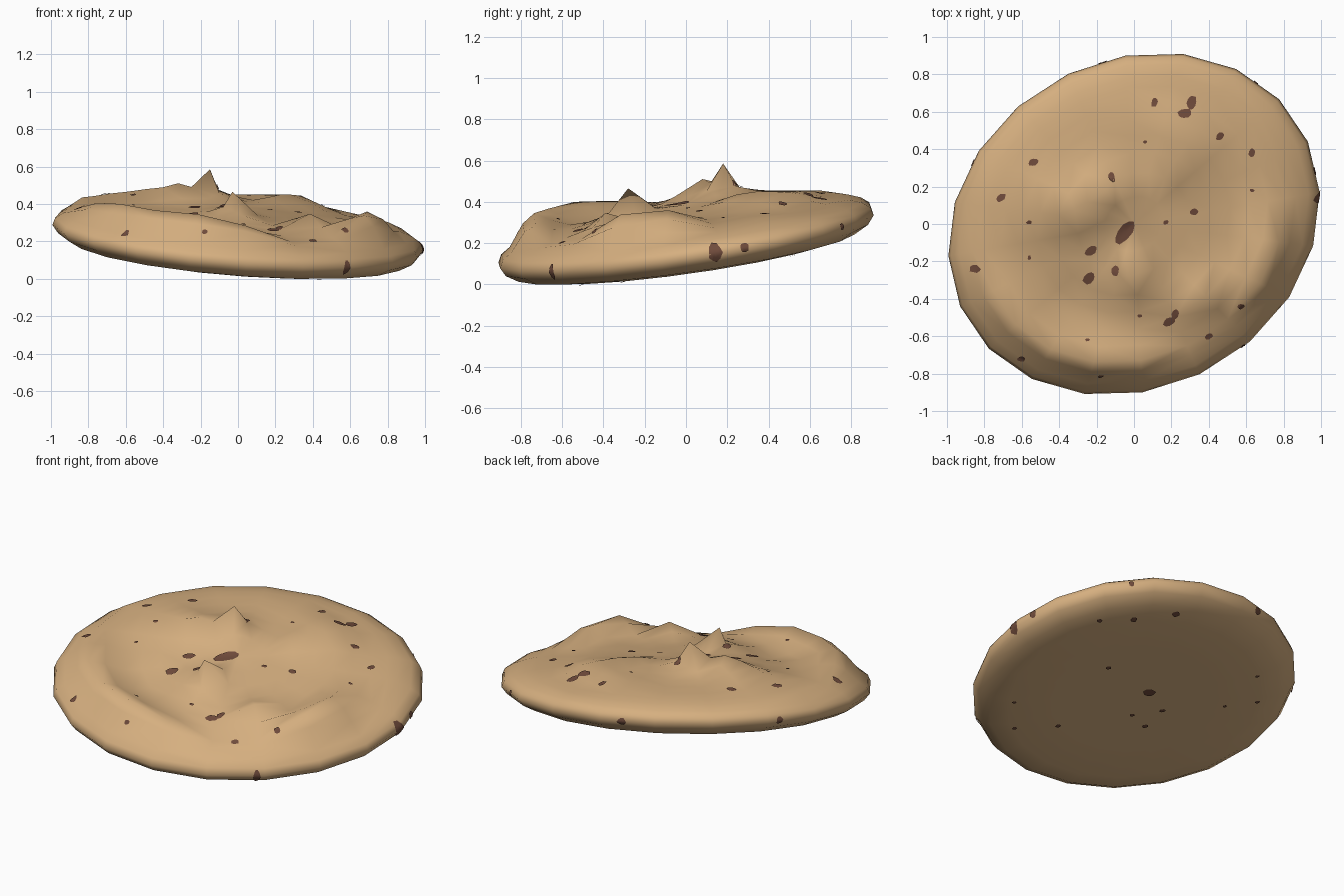
import bpy, bmesh, random
from math import sin, cos, pi, radians, exp, hypot
from mathutils import Vector
from mathutils.bvhtree import BVHTree

random.seed(4)
old = bpy.data.objects.get("Cube")
if old:
    bpy.data.objects.remove(old, do_unlink=True)


def material(name, rgb):
    m = bpy.data.materials.new(name)
    m.use_nodes = True
    m.diffuse_color = (*rgb, 1)
    bsdf = m.node_tree.nodes["Principled BSDF"]
    bsdf.inputs["Base Color"].default_value = (*rgb, 1)
    bsdf.inputs["Roughness"].default_value = 0.9
    return m


def add_object(name, bm, mat):
    mesh = bpy.data.meshes.new(name)
    bm.to_mesh(mesh)
    mesh.materials.append(mat)
    obj = bpy.data.objects.new(name, mesh)
    bpy.context.collection.objects.link(obj)
    for p in mesh.polygons:
        p.use_smooth = True
    return obj


dough = material("baked dough", (0.67, 0.43, 0.215))
chocolate = material("dark chocolate", (0.16, 0.07, 0.044))

# Cookie: a tilted oval disc with a rounded edge and a low domed top
SIDES, LONG, SHORT, TURN = 20, 1.03, 0.875, radians(30)
PROFILE = [(0.5, -0.1), (0.78, -0.098), (0.9, -0.08), (0.97, -0.042), (1, 0),
           (0.985, 0.038), (0.94, 0.068), (0.87, 0.092), (0.81, 0.108), (0.72, 0.123),
           (0.62, 0.135), (0.52, 0.143), (0.42, 0.148), (0.3, 0.152), (0.16, 0.16)]
TOP_START = 7


def tilt(x, y):
    return 0.225 - 0.095 * x + 0.153 * y


def oval(s, h, k):
    t = 2 * pi * k / SIDES - radians(5.5)
    u, v = s * LONG * cos(t), s * SHORT * sin(t)
    x, y = u * cos(TURN) - v * sin(TURN), u * sin(TURN) + v * cos(TURN)
    return Vector((x, y, tilt(x, y) + h))


bm = bmesh.new()
rings = [[bm.verts.new(oval(s, h, k)) for k in range(SIDES)] for s, h in PROFILE]
for a, b in zip(rings, rings[1:]):
    for k in range(SIDES):
        n = (k + 1) % SIDES
        bm.faces.new((a[k], a[n], b[n], b[k]))
for ring, h in ((rings[0], -0.1), (rings[-1], 0.165)):
    c = bm.verts.new((0, 0, tilt(0, 0) + h))
    for k in range(SIDES):
        bm.faces.new((ring[k], ring[(k + 1) % SIDES], c))

# Lumps and dips on the top: x, y, height, width
LUMPS = [(-.6, -.54, .41, .11), (-.43, -.67, .37, .1), (-.19, -.73, .355, .1),
         (.03, -.72, .29, .1), (-.3, -.45, .29, .12), (.4, -.61, .19, .1),
         (.38, -.37, .355, .11), (.67, -.27, .36, .11), (.7, -.12, .37, .11),
         (.57, -.47, .24, .07), (.63, .38, .335, .13), (.34, .45, .465, .11),
         (.2, .3, .465, .09), (.09, .56, .47, .11), (.15, .74, .41, .09),
         (-.32, .08, .5, .12), (-.15, .2, .49, .15), (-.03, -.28, .4, .11),
         (-.84, .1, .435, .12), (-.74, -.3, .425, .12), (-.64, .12, .465, .15),
         (-.45, .12, .49, .12)]
top = [v for ring in rings[TOP_START:] for v in ring]
for v in top:
    total = lift = 0
    for x, y, z, w in LUMPS:
        f = exp(-(hypot(v.co.x - x, v.co.y - y) / w) ** 2)
        total += f
        lift += f * (z - v.co.z)
    v.co.z += lift / max(1, total)

# Sharp peaks pulled out of single points
for peak in ((-.15, .18, .59), (-.03, -.28, .47), (-.32, .08, .515)):
    p = Vector(peak)
    near = min(top, key=lambda v: (v.co.xy - p.xy).length)
    near.co = p

low = min(v.co.z for v in bm.verts)
for v in bm.verts:
    v.co.z -= low
bmesh.ops.recalc_face_normals(bm, faces=bm.faces)
bmesh.ops.triangulate(bm, faces=bm.faces)
surface = BVHTree.FromBMesh(bm)
add_object("cookie", bm, dough)
bm.free()

# Chocolate chips: thin patches laid on the surface
chips = bmesh.new()


def chip(origin, direction, length, width, angle=0):
    d = Vector(direction).normalized()
    if abs(d.z) > 0.5:
        side, up = Vector((1, 0, 0)), Vector((0, 1, 0))
    else:
        side, up = d.cross(Vector((0, 0, 1))).normalized(), Vector((0, 0, 1))
    c, s = cos(radians(angle)), sin(radians(angle))

    def land(r, a):
        e, f = r * length * cos(a), r * width * sin(a)
        start = Vector(origin) + side * (e * c - f * s) + up * (e * s + f * c)
        hit, normal, _, _ = surface.ray_cast(start, d)
        return hit and chips.verts.new(hit - d * 0.002 + normal * 0.004)

    n = 10
    wobble = [random.uniform(0.85, 1.15) for _ in range(n)]
    centre = land(0, 0)
    inner = [land(0.5 * w, 2 * pi * k / n) for k, w in enumerate(wobble)]
    outer = [land(w, 2 * pi * k / n) for k, w in enumerate(wobble)]
    for k in range(n):
        m = (k + 1) % n
        for corners in ((centre, inner[k], inner[m]),
                        (inner[k], outer[k], outer[m], inner[m])):
            if all(corners):
                face = chips.faces.new(corners)
                face.normal_update()
                if face.normal.dot(d) > 0:
                    face.normal_flip()


# Top chips: x, y, length, angle
for x, y, r, a in ((-.05, -.04, .078, 50), (-.23, -.14, .035, 30), (-.24, -.29, .038, 45),
                   (-.1, -.25, .028, 90), (-.12, .25, .027, 100), (.11, .65, .026, 80),
                   (.27, .59, .038, 15), (.305, .65, .038, 75), (.46, .47, .026, 40),
                   (.63, .38, .026, 90), (.32, .065, .026, 10), (.17, .01, .016, 30),
                   (.19, -.52, .035, 25), (.22, -.48, .028, 70), (.57, -.44, .018, 20),
                   (.4, -.6, .022, 30), (-.85, -.24, .03, 0), (-.6, -.72, .022, 10),
                   (-.71, .14, .027, 40), (-.54, .33, .028, 15), (-.56, .01, .016, 0),
                   (.63, .18, .013, 0), (.03, -.49, .013, 0), (.06, .44, .012, 0),
                   (-.56, -.18, .013, 90), (-.25, -.62, .012, 0)):
    chip((x, y, 2), (0, 0, -1), r, r * (0.45 if r > 0.07 else 0.65), a)

# Underside chips, measured along two slanted axes
for p, q, r in ((.083, .05, .037), (-.19, .83, .015), (0, .8, .02), (.23, .78, .022),
                (-.14, .36, .015), (.155, -.15, .017), (.06, -.28, .018),
                (-.42, -.15, .016), (-.01, -.15, .014), (-.66, .15, .013),
                (-.66, -.11, .013), (.68, .05, .012), (.68, -.21, .014), (.5, -.2, .012)):
    chip((q * .643 - p * .766, q * .766 + p * .643, -1), (0, 0, 1), r, r * 0.9)

# Chips on the edge, pressed in from the side
for x, y, z, w, h in ((.6, -.67, .06, .018, .035), (.98, .14, .155, .032, .042),
                      (.95, .28, .18, .02, .02), (-.17, .87, .365, .025, .02),
                      (-.87, .33, .355, .022, .018), (.64, .74, .28, .014, .016),
                      (-.17, -.77, .25, .014, .012)):
    chip((x * 2, y * 2, z), (-x, -y, 0), w, h)

add_object("chocolate_chips", chips, chocolate)
chips.free()
